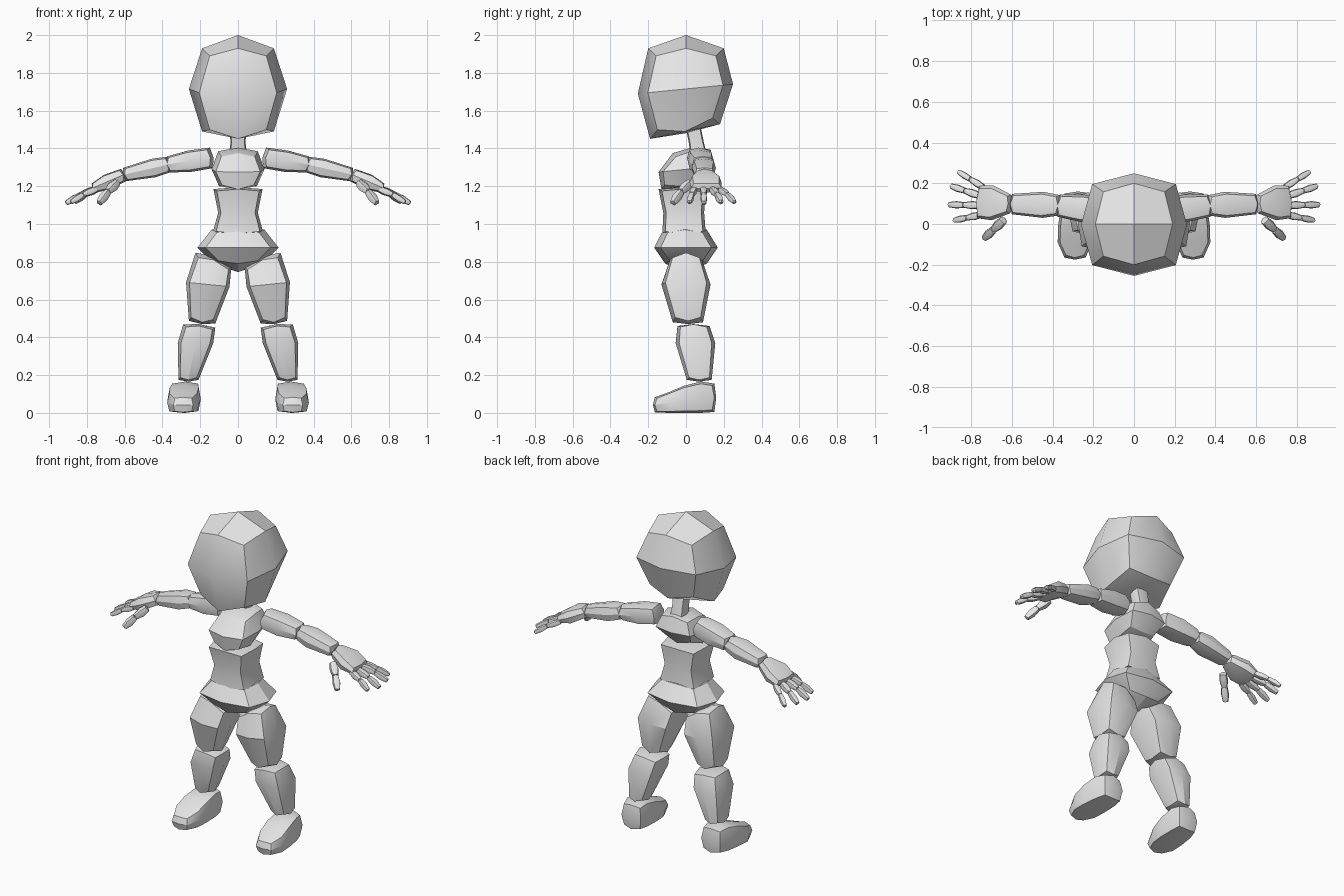
import bpy, bmesh, math
from mathutils import Vector

if "Cube" in bpy.data.objects:
    bpy.data.objects.remove(bpy.data.objects["Cube"])

X, Y, Z = Vector((1, 0, 0)), Vector((0, 1, 0)), Vector((0, 0, 1))
grey = bpy.data.materials.new("plain grey")
grey.diffuse_color = (0.8, 0.8, 0.8, 1)
grey.use_nodes = True
grey.node_tree.nodes["Principled BSDF"].inputs["Base Color"].default_value = grey.diffuse_color
DIRS = [(1, 0), (1, 1), (0, 1), (-1, 1), (-1, 0), (-1, -1), (0, -1), (1, -1)]


def chunk(name, rings, u=X, v=Y, corner=0.78, drop=0.02, bulge=(0.0, 0.0), mirror=False, smooth=30):
    """Rounded block: eight-sided rings (x, y, z, a, b, tilt_u, tilt_v), quad caps."""
    w = u.cross(v).normalized()
    bm = bmesh.new()
    loops = []
    last = len(rings) - 1
    for i, (x, y, z, a, b, *tilt) in enumerate(rings):
        tu, tv = tilt if tilt else (0, 0)
        inward = drop if i == 0 else -drop if i == last else 0
        loop = []
        for cu, cv in DIRS:
            is_corner = cu and cv
            k = corner if is_corner else 1
            du, dv = a * cu * k, b * cv * k
            p = Vector((x, y, z)) + u * du + v * dv
            p += w * (tu * du + tv * dv + (inward if is_corner else 0))
            loop.append(bm.verts.new(p))
        loops.append(loop)
    for lo, hi in zip(loops, loops[1:]):
        for j in range(8):
            k = (j + 1) % 8
            bm.faces.new((lo[j], lo[k], hi[k], hi[j]))
    for i, sign in ((0, -1), (last, 1)):
        pole = bm.verts.new(Vector(rings[i][:3]) + w * sign * bulge[0 if i == 0 else 1])
        for j in range(0, 8, 2):
            bm.faces.new((loops[i][j], loops[i][j + 1], loops[i][(j + 2) % 8], pole))
    bmesh.ops.recalc_face_normals(bm, faces=bm.faces)
    me = bpy.data.meshes.new(name)
    bm.to_mesh(me)
    bm.free()
    me.materials.append(grey)
    ob = bpy.data.objects.new(name, me)
    bpy.context.collection.objects.link(ob)
    bpy.ops.object.select_all(action='DESELECT')
    ob.select_set(True)
    bpy.context.view_layer.objects.active = ob
    bpy.ops.object.shade_smooth_by_angle(angle=math.radians(smooth))
    if mirror:
        ob.modifiers.new("other_side", 'MIRROR')
    return ob


def limb(name, p0, p1, s0, sm, s1, mid=0.5, **kw):
    """Mirrored block from p0 to p1; sizes are (half height, half width)."""
    p0, p1 = Vector(p0), Vector(p1)
    w = (p1 - p0).normalized()
    v = Z.cross(w).normalized()
    u = v.cross(w)
    rings = [(*p0, *s0), (*p0.lerp(p1, mid), *sm), (*p1, *s1)]
    return chunk(name, rings, u, v, mirror=True, **kw)


# Head and neck
chunk("head", [(0, -0.005, 1.49, 0.19, 0.185, 0, 0.21),
               (0, -0.003, 1.715, 0.26, 0.252, 0, 0.1),
               (0, 0, 1.93, 0.19, 0.2)],
      corner=0.79, drop=0.04, bulge=(0.01, 0.07), smooth=35)
chunk("neck", [(0, 0.07, 1.35, 0.05, 0.045), (0, 0.055, 1.43, 0.04, 0.04),
               (0, 0.035, 1.53, 0.045, 0.04)], corner=0.85, drop=0)

# Torso
chunk("chest", [(0, -0.02, 1.20, 0.10, 0.11, 0, 0.15),
                (0, 0.005, 1.29, 0.14, 0.15, 0, 0.1),
                (0, 0.03, 1.385, 0.105, 0.10, 0, 0.1)],
      corner=0.84, bulge=(0.01, 0.02))
chunk("abdomen", [(0, -0.01, 0.95, 0.135, 0.115), (0, -0.012, 1.06, 0.105, 0.108),
                  (0, -0.02, 1.185, 0.13, 0.125)], corner=0.86, drop=0.01, bulge=(0, 0.01))
chunk("pelvis", [(0, 0.0, 0.79, 0.13, 0.11), (0, 0.0, 0.875, 0.215, 0.168),
                 (0, -0.005, 0.97, 0.14, 0.115)],
      corner=0.80, drop=0.015, bulge=(0.045, 0.01))

# Legs
chunk("thigh", [(0.19, 0.01, 0.48, 0.07, 0.08, 0.1, 0),
                (0.16, 0.0, 0.68, 0.115, 0.13, 0.1, 0),
                (0.13, 0.0, 0.81, 0.095, 0.085, 0.4, 0)],
      corner=0.84, bulge=(0.01, 0.02), mirror=True)
chunk("shin", [(0.262, 0.07, 0.175, 0.053, 0.066),
               (0.225, 0.05, 0.37, 0.094, 0.105),
               (0.205, 0.04, 0.46, 0.085, 0.085, 0.1, 0)],
      corner=0.82, drop=0.012, bulge=(0.01, 0.01), mirror=True)

# Foot, lofted from heel to toe
chunk("foot", [(0.275, 0.15, 0.08, 0.065, 0.075),
               (0.28, 0.08, 0.083, 0.08, 0.083),
               (0.285, -0.01, 0.072, 0.088, 0.072),
               (0.29, -0.09, 0.055, 0.085, 0.055),
               (0.29, -0.165, 0.043, 0.052, 0.04)],
      u=X, v=Z, corner=0.86, drop=0.012, bulge=(0.01, 0.01), mirror=True)

# Arms
limb("upper_arm", (0.14, 0.065, 1.35), (0.37, 0.09, 1.315),
     (0.055, 0.06), (0.057, 0.068), (0.043, 0.055), corner=0.82, drop=0.012, bulge=(0.01, 0.01))
limb("forearm", (0.365, 0.092, 1.315), (0.6, 0.098, 1.262),
     (0.042, 0.05), (0.05, 0.064), (0.036, 0.05), mid=0.35, corner=0.82, drop=0.012, bulge=(0.01, 0.01))
limb("palm", (0.605, 0.098, 1.26), (0.765, 0.108, 1.19),
     (0.035, 0.045), (0.042, 0.085), (0.026, 0.08), mid=0.55, corner=0.84, drop=0.01, bulge=(0.005, 0.005))

# Thumb and fingers, two joints each
digits = [("thumb", (0.64, 0.02, 1.22), (0.735, -0.07, 1.11), 0.025),
          ("first_finger", (0.75, 0.045, 1.185), (0.885, 0.018, 1.115), 0.019),
          ("middle_finger", (0.755, 0.092, 1.185), (0.91, 0.095, 1.11), 0.02),
          ("third_finger", (0.755, 0.138, 1.185), (0.9, 0.187, 1.115), 0.02),
          ("little_finger", (0.74, 0.18, 1.185), (0.863, 0.257, 1.115), 0.018)]
for name, a, b, r in digits:
    a, b = Vector(a), Vector(b)
    knuckle = a.lerp(b, 0.52) + Z * 0.008
    for part, p, q, s in (("base", a, knuckle, r), ("tip", knuckle, b, r * 0.9)):
        limb(f"{name}_{part}", p, q, (s * 0.8, s * 0.8), (s, s), (s * 0.7, s * 0.7),
             corner=0.8, drop=0.004, bulge=(0.003, 0.003))
